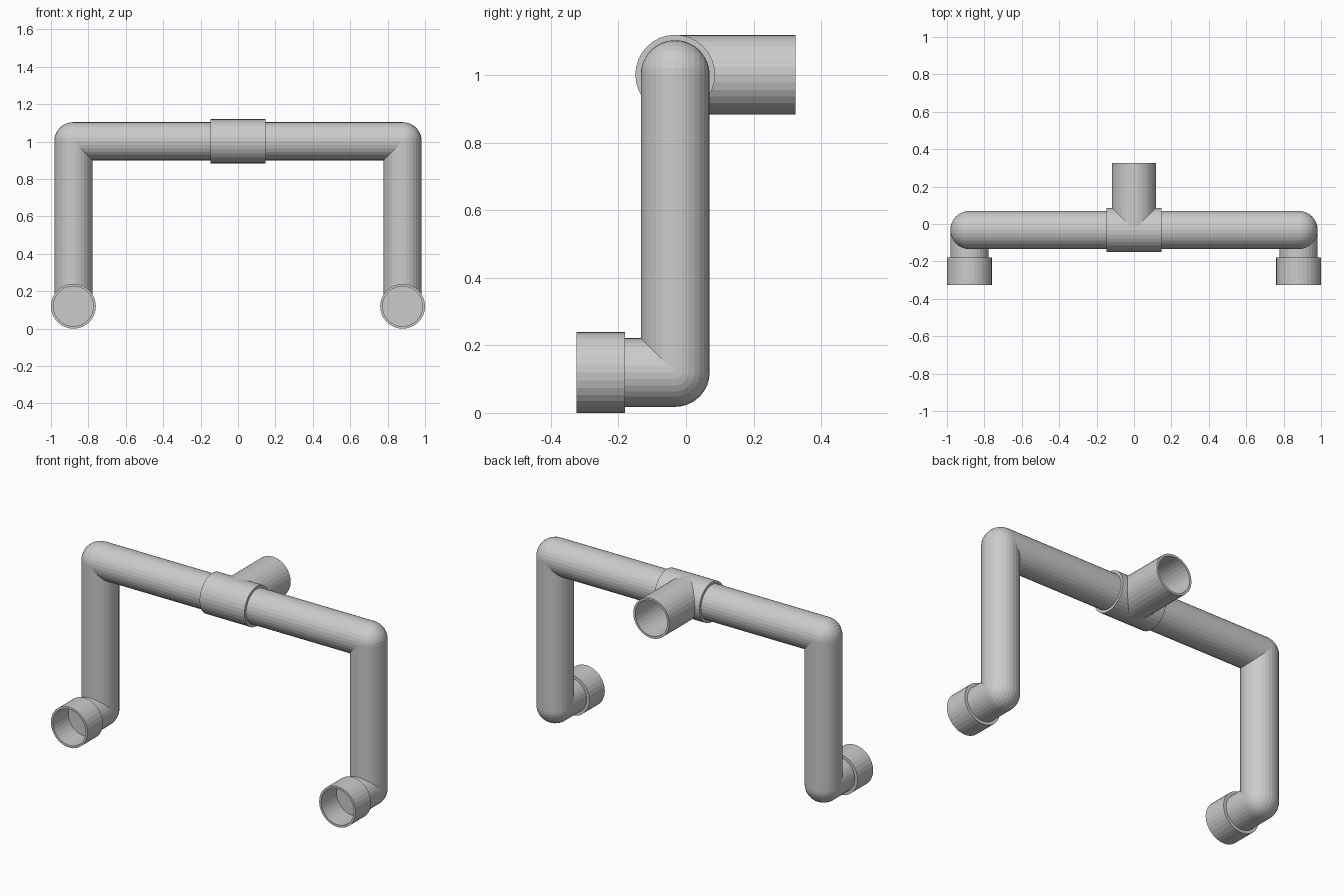
import bpy, bmesh
from math import cos, sin, pi
from mathutils import Vector, Matrix

if "Cube" in bpy.data.objects:
    bpy.data.objects.remove(bpy.data.objects["Cube"])

SIDES = 32
PIPE_R, TEE_R, TEE_BORE = 0.102, 0.118, 0.105
LEG_X, MID_Y, TOP_Z, LOW_Z = 0.88, -0.032, 1.002, 0.12
END_Y = 0.325
UNIT = [(cos(2 * pi * i / SIDES), sin(2 * pi * i / SIDES)) for i in range(SIDES)]


def skin(name, strips, cap_last=False):
    """Bridge each strip of rings with quads and weld the result."""
    bm = bmesh.new()
    for rings in strips:
        loops = [[bm.verts.new(p) for p in ring] for ring in rings]
        for a, b in zip(loops, loops[1:]):
            for i in range(SIDES):
                j = (i + 1) % SIDES
                bm.faces.new((a[i], a[j], b[j], b[i]))
        if cap_last:
            bm.faces.new(loops[-1])
    bmesh.ops.remove_doubles(bm, verts=bm.verts, dist=1e-5)
    bmesh.ops.recalc_face_normals(bm, faces=bm.faces)
    mesh = bpy.data.meshes.new(name)
    bm.to_mesh(mesh)
    bm.free()
    obj = bpy.data.objects.new(name, mesh)
    bpy.context.collection.objects.link(obj)
    return obj


def pipe_rings(path, r, steps=8):
    """Sweep a circle; right-angle corners are ball-round outside, mitred inside."""
    pts = [Vector(p) for p in path]
    offs = [Vector((r * c, 0, r * s)) for c, s in UNIT]   # path starts along y
    rings = [[pts[0] + o for o in offs]]
    for prev, corner, nxt in zip(pts, pts[1:], pts[2:]):
        d0, d1 = (corner - prev).normalized(), (nxt - corner).normalized()
        axis = d0.cross(d1)
        for k in range(steps + 1):
            rot = Matrix.Rotation(pi / 2 * k / steps, 3, axis)
            ring = []
            for o in offs:
                u = o.dot(d1)
                ring.append(corner + (u * (d1 - d0) + axis * o.dot(axis)
                                      if u > 0 else rot @ o))
            rings.append(ring)
        turn = Matrix.Rotation(pi / 2, 3, axis)
        offs = [turn @ o for o in offs]
    rings.append([pts[-1] + o for o in offs])
    return rings


# Continuous bent pipe: foot, leg, crossbar, leg, foot
foot_y = -0.18
skin("pipe_frame", [pipe_rings([
    (-LEG_X, foot_y, LOW_Z), (-LEG_X, MID_Y, LOW_Z), (-LEG_X, MID_Y, TOP_Z),
    (LEG_X, MID_Y, TOP_Z), (LEG_X, MID_Y, LOW_Z), (LEG_X, foot_y, LOW_Z)], PIPE_R)])

# Open sockets at the feet
profile = [(0.1, foot_y), (0.12, foot_y), (0.12, -END_Y), (0.107, -END_Y), (0.107, foot_y - 0.001)]
for side, sx in (("left", -1), ("right", 1)):
    rings = [[(sx * LEG_X + r * c, y, LOW_Z + r * s) for c, s in UNIT] for r, y in profile]
    skin(side + "_socket", [rings], cap_last=True)

# Tee fitting: two mitred run halves plus a hollow branch
strips = []
for sx in (-1, 1):
    def run(r, x=None):
        return [(sx * (max(r * c, 0) if x is None else x), MID_Y + r * c, TOP_Z + r * s)
                for c, s in UNIT]
    strips.append([run(PIPE_R, 0.147), run(TEE_R, 0.147), run(TEE_R)])


def branch(r, y=None):
    return [(r * c, MID_Y + abs(r * c) if y is None else y, TOP_Z + r * s) for c, s in UNIT]


strips.append([branch(TEE_R), branch(TEE_R, END_Y), branch(TEE_BORE, END_Y), branch(TEE_BORE)])
skin("tee_fitting", strips)
